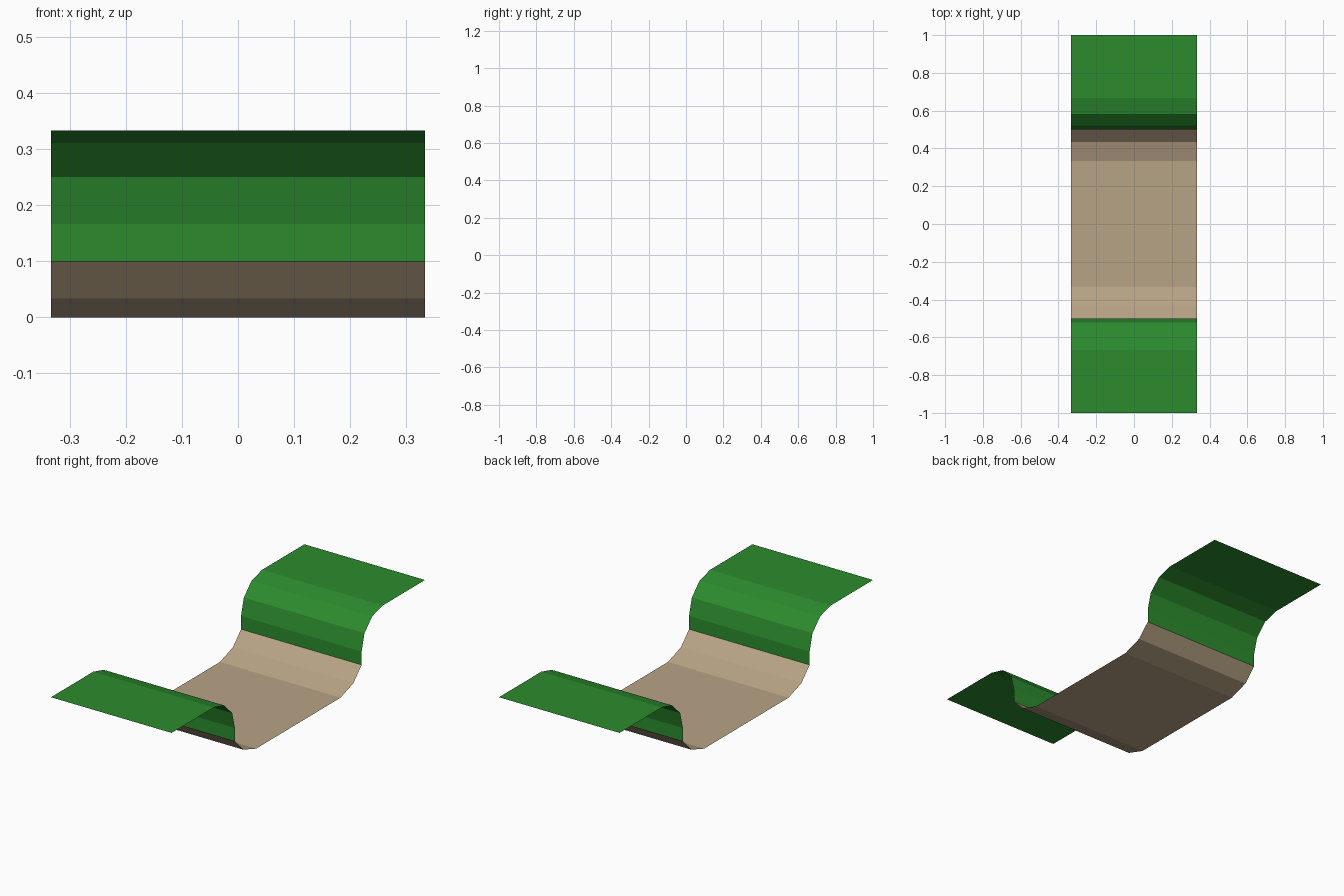
import bpy, bmesh
from math import sin, cos, radians

if "Cube" in bpy.data.objects:
    bpy.data.objects.remove(bpy.data.objects["Cube"])

HALF_WIDTH = 1 / 3


def material(name, color):
    m = bpy.data.materials.new(name)
    m.diffuse_color = color
    m.use_nodes = True
    m.node_tree.nodes["Principled BSDF"].inputs["Base Color"].default_value = m.diffuse_color
    return m


def strip(name, profile, mat):
    """Sweep an open (y, z) profile across the width as a single-sided sheet."""
    bm = bmesh.new()
    rows = [[bm.verts.new((x, y, z)) for x in (-HALF_WIDTH, HALF_WIDTH)]
            for y, z in profile]
    for (a, b), (c, d) in zip(rows, rows[1:]):
        bm.faces.new((a, b, d, c))
    mesh = bpy.data.meshes.new(name)
    bm.to_mesh(mesh)
    bm.free()
    mesh.materials.append(mat)
    obj = bpy.data.objects.new(name, mesh)
    bpy.context.collection.objects.link(obj)


grass = material("grass", (0.025, 0.26, 0.027, 1))
dirt = material("dirt", (0.48, 0.37, 0.24, 1))

# Stream bed: flat floor with sloped edges
edge = [(1 / 3, 0), (0.435, 0.034), (0.5, 0.1)]
strip("stream_bed", [(-y, z) for y, z in reversed(edge)] + edge, dirt)

# Grass banks: short wall, rounded shoulder, flat top
R = 1 / 6
shoulder = [(2 / 3 - R * cos(radians(a)), R + R * sin(radians(a)))
            for a in (0, 30, 60, 90)]
bank = [(0.5, 0.1)] + shoulder + [(1, 1 / 3)]
strip("back_bank", bank, grass)
strip("front_bank", [(-y, z) for y, z in reversed(bank)], grass)
